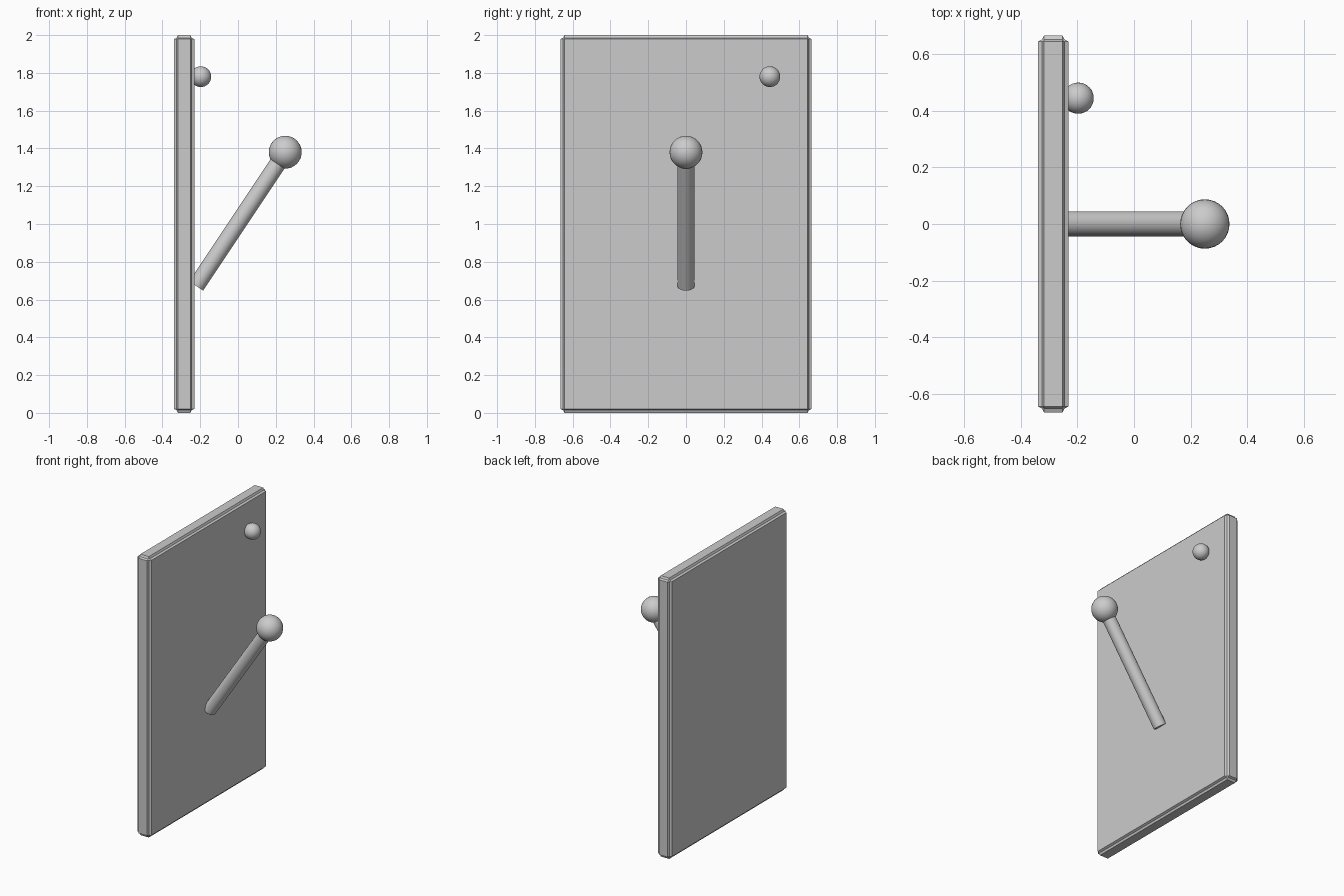
import bpy, bmesh, math
from mathutils import Vector

if "Cube" in bpy.data.objects:
    bpy.data.objects.remove(bpy.data.objects["Cube"])


def finish(name, bm, smooth=False):
    mesh = bpy.data.meshes.new(name)
    bm.normal_update()
    for f in bm.faces:
        f.smooth = smooth
    bm.to_mesh(mesh)
    bm.free()
    ob = bpy.data.objects.new(name, mesh)
    bpy.context.collection.objects.link(ob)
    return ob


def ball(name, centre, radius):
    bm = bmesh.new()
    bmesh.ops.create_uvsphere(bm, u_segments=32, v_segments=16, radius=radius)
    ob = finish(name, bm, True)
    ob.location = centre
    return ob


def rod(name, start, end, radius):
    a, b = Vector(start), Vector(end)
    bm = bmesh.new()
    bmesh.ops.create_cone(bm, cap_ends=True, segments=32, radius1=radius,
                          radius2=radius, depth=(b - a).length)
    ob = finish(name, bm)
    ob.location = (a + b) / 2
    ob.rotation_euler = (b - a).to_track_quat('Z', 'Y').to_euler()
    bpy.context.view_layer.objects.active = ob
    ob.select_set(True)
    bpy.ops.object.shade_smooth_by_angle(angle=math.radians(35))
    ob.select_set(False)
    return ob


# upright panel with small coved edges
bm = bmesh.new()
bmesh.ops.create_cube(bm, size=1)
bmesh.ops.scale(bm, vec=(0.108, 1.33, 2.0), verts=bm.verts)
bmesh.ops.bevel(bm, geom=bm.edges[:], offset=0.021, segments=2, profile=0.1,
                affect='EDGES', clamp_overlap=True)
panel = finish("panel", bm)
panel.location = (-0.285, 0, 1.0)

# slanted lever with ball grip
rod("lever_arm", (-0.222, 0, 0.672), (0.25, 0, 1.38), 0.0445)
ball("lever_grip", (0.25, 0, 1.38), 0.087)

# small round button near the upper corner
ball("button", (-0.197, 0.444, 1.78), 0.055)
